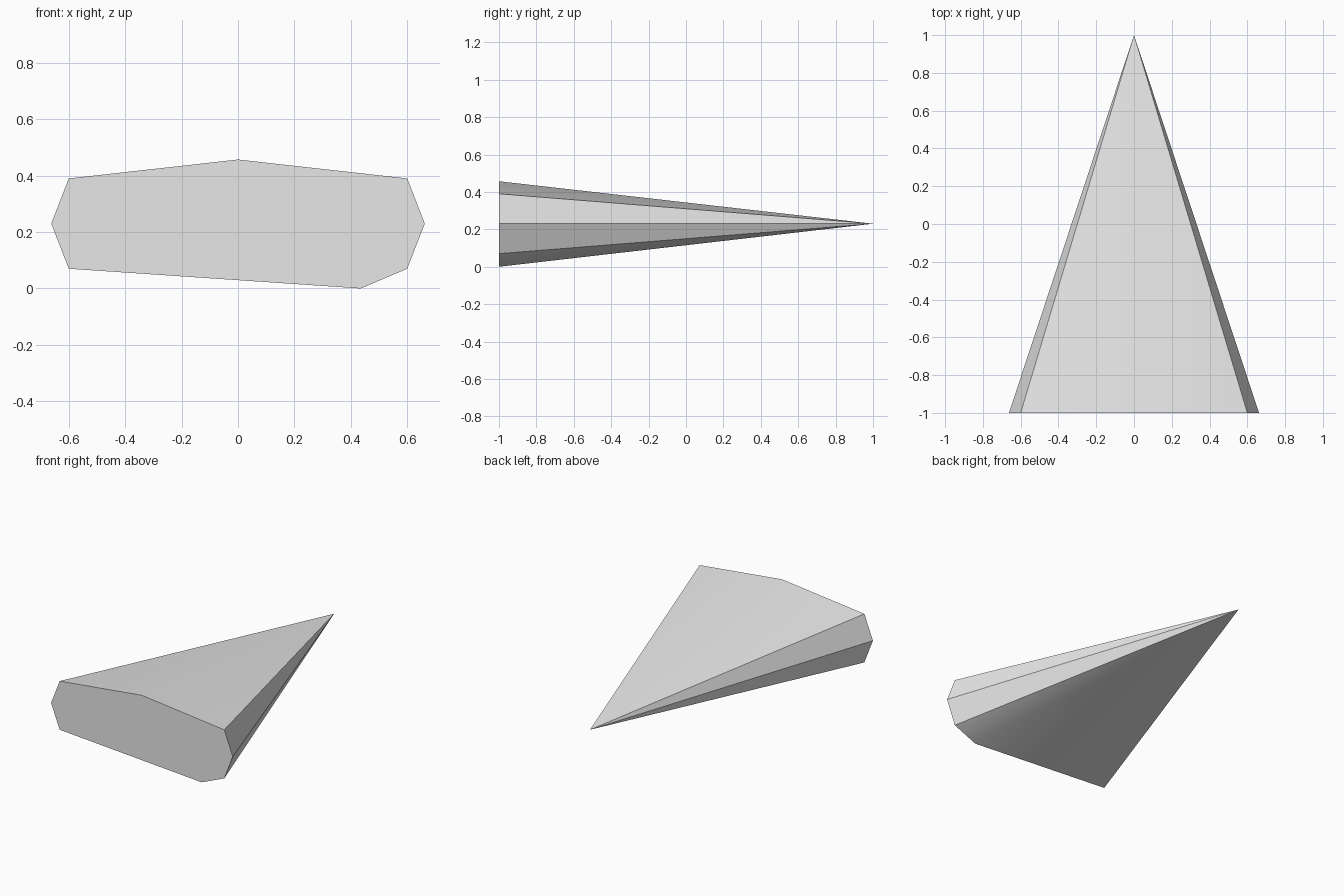
import bpy
import bmesh
import math

cube = bpy.data.objects.get("Cube")
if cube:
    bpy.data.objects.remove(cube, do_unlink=True)

# Single plain grey
grey = bpy.data.materials.new("light_grey")
grey.use_nodes = True
colour = (0.8, 0.8, 0.8, 1.0)
grey.diffuse_color = colour
grey.node_tree.nodes["Principled BSDF"].inputs["Base Color"].default_value = colour

# Front outline (x, z), with the lowest corner off to one side
outline = [(0, 0.457), (-0.6, 0.39), (-0.662, 0.23), (-0.6, 0.07),
           (0.435, 0), (0.6, 0.07), (0.662, 0.23), (0.6, 0.39)]

# Wedge body: flat front face tapering to a single point at the back
bm = bmesh.new()
ring = [bm.verts.new((x, -1, z)) for x, z in outline]
tip = bm.verts.new((0, 1, 0.23))
bm.faces.new(ring)
for a, b in zip(ring, ring[1:] + ring[:1]):
    bm.faces.new((a, b, tip))
bmesh.ops.recalc_face_normals(bm, faces=bm.faces)
mesh = bpy.data.meshes.new("tapered_wedge")
bm.to_mesh(mesh)
bm.free()
mesh.materials.append(grey)

wedge = bpy.data.objects.new("tapered_wedge", mesh)
bpy.context.collection.objects.link(wedge)

# Soften the shallow ridges, keep the steep edges crisp
bpy.ops.object.select_all(action="DESELECT")
wedge.select_set(True)
bpy.context.view_layer.objects.active = wedge
bpy.ops.object.shade_smooth_by_angle(angle=math.radians(32))
